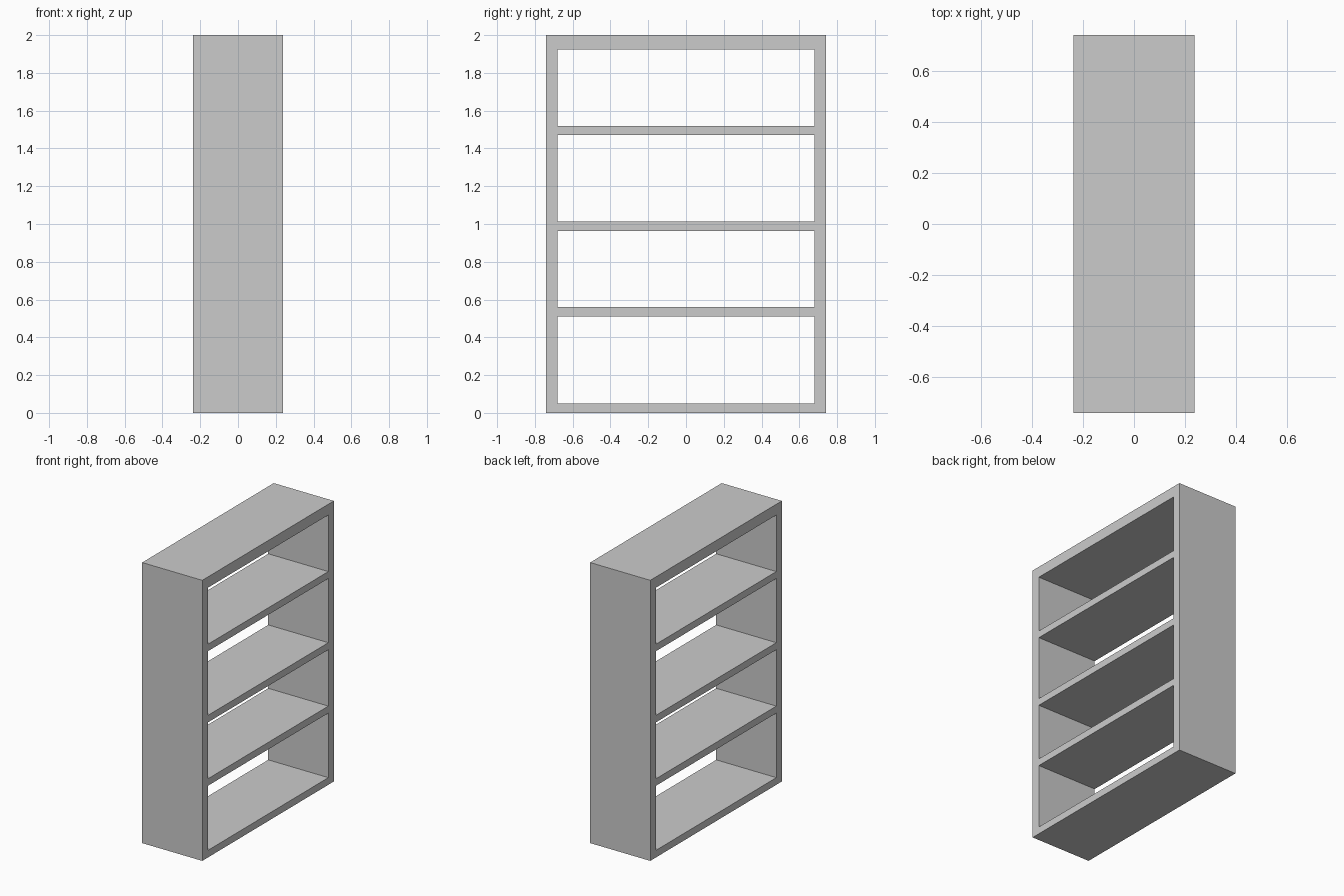
import bpy

if "Cube" in bpy.data.objects:
    bpy.data.objects.remove(bpy.data.objects["Cube"])

DEPTH = 0.474      # along x
HALF_W = 0.741     # half width along y
SIDE = 0.062       # side panel thickness
HEIGHT = 2.0
INNER = HALF_W - SIDE


def board(name, y0, y1, z0, z1):
    """Full-depth board spanning the given y and z ranges."""
    bpy.ops.mesh.primitive_cube_add(size=1, location=(0, (y0 + y1) / 2, (z0 + z1) / 2))
    obj = bpy.context.object
    obj.name = name
    obj.scale = (DEPTH, y1 - y0, z1 - z0)
    bpy.ops.object.transform_apply(location=False, rotation=False, scale=True)
    return obj


# Upright side panels
board("side_panel_near", -HALF_W, -INNER, 0, HEIGHT)
board("side_panel_far", INNER, HALF_W, 0, HEIGHT)

# Horizontal boards fitted between the sides
for name, z0, z1 in [
    ("bottom_board", 0.0, 0.051),
    ("lower_shelf", 0.511, 0.561),
    ("middle_shelf", 0.963, 1.013),
    ("upper_shelf", 1.47, 1.52),
    ("top_board", 1.923, HEIGHT),
]:
    board(name, -INNER, INNER, z0, z1)
